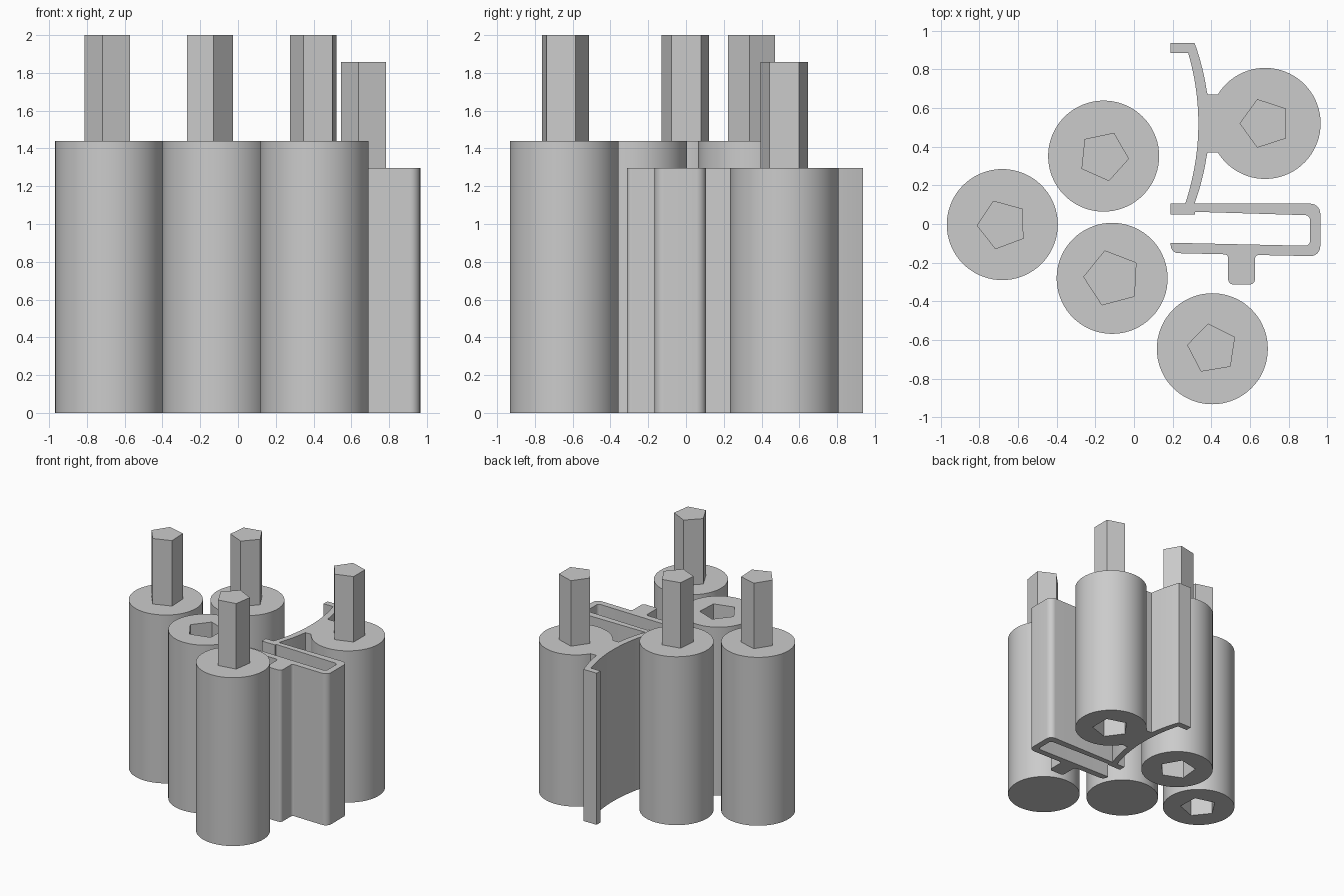
import bpy, bmesh, math
from mathutils import Vector

if "Cube" in bpy.data.objects:
    bpy.data.objects.remove(bpy.data.objects["Cube"])

grey = bpy.data.materials.new("light grey")
grey.diffuse_color = (0.6, 0.6, 0.6, 1)
grey.use_nodes = True
grey.node_tree.nodes["Principled BSDF"].inputs["Base Color"].default_value = grey.diffuse_color

RADIUS, PEG_R, HOLE_R = 0.287, 0.132, 0.147
PEG_LEN, HOLE_DEPTH = 0.56, 0.58


def arc(cx, cy, r, a0, a1, n):
    """Points along a circular arc, angles in degrees."""
    return [(cx + r * math.cos(math.radians(a0 + (a1 - a0) * i / n)),
             cy + r * math.sin(math.radians(a0 + (a1 - a0) * i / n))) for i in range(n + 1)]


def ring(cx, cy, r, n, start=0):
    return arc(cx, cy, r, start, start + 360, n)[:-1]


def bow(p, q, sag, n=24):
    """Shallow curve from p to q that bulges towards +x by sag."""
    return [(p[0] + (q[0] - p[0]) * i / n + sag * (1 - (2 * i / n - 1) ** 2),
             p[1] + (q[1] - p[1]) * i / n) for i in range(n + 1)]


def rounded(corners, steps=6):
    """Corners given as (x, y, radius) become a smooth outline."""
    out = []
    for i, (x, y, r) in enumerate(corners):
        if r == 0:
            out.append((x, y))
            continue
        p = Vector((x, y))
        d0 = (Vector(corners[i - 1][:2]) - p).normalized()
        d1 = (Vector(corners[i + 1][:2]) - p).normalized()
        half = math.acos(d0.dot(d1)) / 2
        t = r / math.tan(half)
        centre = p + (d0 + d1).normalized() * (r / math.sin(half))
        u, v = p + d0 * t - centre, p + d1 * t - centre
        for k in range(steps + 1):
            w = u.lerp(v, k / steps).normalized() * r
            out.append((centre.x + w.x, centre.y + w.y))
    return out


def prism(name, outline, z0, z1):
    """Extrude a flat outline from z0 to z1."""
    bm = bmesh.new()
    face = bm.faces.new([bm.verts.new((x, y, z0)) for x, y in outline])
    top = bmesh.ops.extrude_face_region(bm, geom=[face], use_keep_orig=True)
    moved = [g for g in top["geom"] if isinstance(g, bmesh.types.BMVert)]
    bmesh.ops.translate(bm, verts=moved, vec=(0, 0, z1 - z0))
    bmesh.ops.recalc_face_normals(bm, faces=bm.faces)
    mesh = bpy.data.meshes.new(name)
    bm.to_mesh(mesh)
    bm.free()
    mesh.materials.append(grey)
    obj = bpy.data.objects.new(name, mesh)
    bpy.context.collection.objects.link(obj)
    return obj


def cut(obj, cutter):
    """Subtract the cutter, bake the result and delete the cutter."""
    mod = obj.modifiers.new("socket", 'BOOLEAN')
    mod.operation, mod.solver, mod.object = 'DIFFERENCE', 'EXACT', cutter
    deps = bpy.context.evaluated_depsgraph_get()
    mesh = bpy.data.meshes.new_from_object(obj.evaluated_get(deps))
    obj.modifiers.clear()
    obj.data = mesh
    bpy.data.objects.remove(cutter)


def smooth(obj):
    bpy.ops.object.select_all(action='DESELECT')
    obj.select_set(True)
    bpy.context.view_layer.objects.active = obj
    bpy.ops.object.shade_smooth_by_angle(angle=math.radians(30))


def fit_out(body, name, x, y, height, turn, peg, top_hole, bottom_hole):
    """Add the five-sided peg and sockets to a body."""
    if top_hole:
        cut(body, prism("cutter", ring(x, y, HOLE_R, 5, turn), height - HOLE_DEPTH, height + 0.1))
    if bottom_hole:
        cut(body, prism("cutter", ring(x, y, HOLE_R, 5, turn), -0.1, HOLE_DEPTH))
    smooth(body)
    if peg:
        prism(name + "_peg", ring(x, y, PEG_R, 5, turn), height, height + PEG_LEN)


# Free-standing cylinders: name, x, y, peg angle, peg, top socket, bottom socket
for name, x, y, turn, peg, top, bottom in [
        ("left_cylinder", -0.681, -0.003, 38.5, True, False, True),
        ("back_cylinder", -0.157, 0.351, -6, True, False, True),
        ("middle_cylinder", -0.113, -0.281, 33, False, True, False),
        ("front_cylinder", 0.405, -0.645, 27.5, True, False, False)]:
    body = prism(name, ring(x, y, RADIUS, 72), 0, 1.44)
    fit_out(body, name, x, y, 1.44, turn, peg, top, bottom)

# Clip: hooked curved wall, neck and cylinder, and J-shaped loop in one outline
EX, EY, H = 0.678, 0.52, 1.297
wall_outer = bow((0.313, 0.105), (0.313, 0.937), 0.075)
outline = [(0.19, 0.105)] + bow((0.265, 0.105), (0.28, 0.885), 0.06)
outline += [(0.19, 0.885), (0.19, 0.937)]
outline += [p for p in reversed(wall_outer) if p[1] > 0.68]
neck = math.degrees(math.asin(0.15 / RADIUS))
outline += [(0.38, EY + 0.15)]
outline += arc(EX, EY, RADIUS, 180 - neck, -180 + neck, 60)
outline += [(0.38, EY - 0.15)]
outline += [p for p in reversed(wall_outer) if p[1] < 0.36]
outline += rounded([
    (0.33, 0.105, 0), (0.963, 0.105, 0.05), (0.963, -0.167, 0.05),
    (0.625, -0.16, 0.02), (0.625, -0.312, 0.025), (0.487, -0.312, 0.025),
    (0.487, -0.157, 0.02), (0.19, -0.15, 0.04), (0.19, -0.097, 0),
    (0.91, -0.113, 0.025), (0.91, 0.045, 0.025), (0.316, 0.063, 0),
    (0.316, 0.05, 0), (0.19, 0.05, 0)])
clip = prism("clip_with_cylinder", outline, 0, H)
fit_out(clip, "clip", EX, EY, H, 36, True, False, True)
